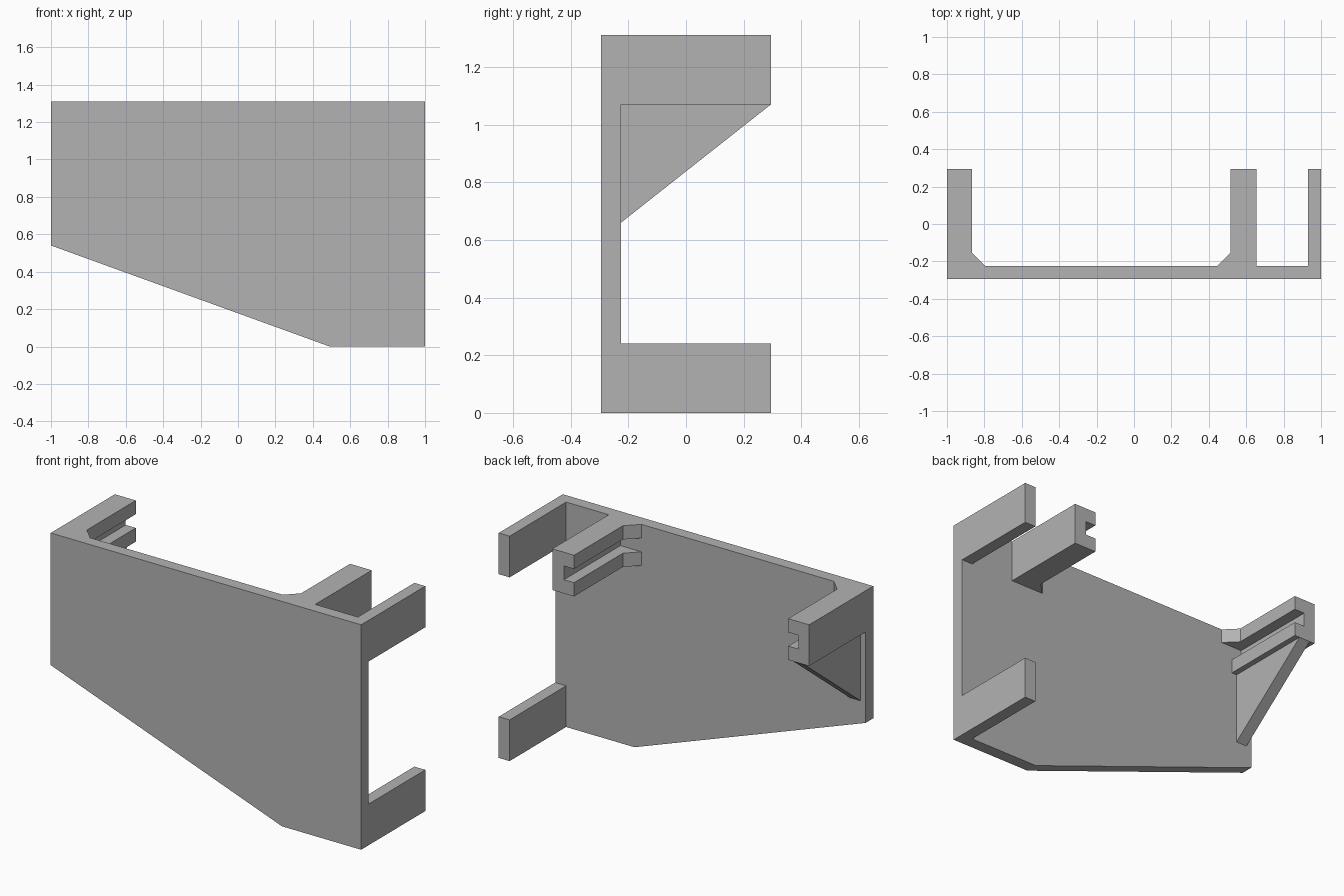
import bpy
import bmesh
from mathutils import Vector

cube = bpy.data.objects.get("Cube")
if cube:
    bpy.data.objects.remove(cube, do_unlink=True)

grey = bpy.data.materials.new("plain grey")
grey.use_nodes = True
grey.diffuse_color = (0.45, 0.45, 0.45, 1)
grey.node_tree.nodes["Principled BSDF"].inputs["Base Color"].default_value = grey.diffuse_color

FRONT, INNER, BACK = -0.295, -0.225, 0.295   # y of plate front, plate back, arm ends
TOP, ARM_BOTTOM = 1.31, 1.07
GROOVE_LOW, GROOVE_HIGH, GROOVE_DEPTH = 1.15, 1.23, 0.065
CHAMFER = 0.07


def prism(name, points, axis, start, end):
    """Extrude a flat outline along one axis; points hold the other two coordinates."""
    bm = bmesh.new()
    verts = []
    for p in points:
        co = list(p)
        co.insert(axis, start)
        verts.append(bm.verts.new(co))
    face = bm.faces.new(verts)
    new = bmesh.ops.extrude_face_region(bm, geom=[face])["geom"]
    shift = Vector((0, 0, 0))
    shift[axis] = end - start
    bmesh.ops.translate(bm, vec=shift, verts=[v for v in new if isinstance(v, bmesh.types.BMVert)])
    bmesh.ops.recalc_face_normals(bm, faces=bm.faces)
    mesh = bpy.data.meshes.new(name)
    bm.to_mesh(mesh)
    bm.free()
    mesh.materials.append(grey)
    obj = bpy.data.objects.new(name, mesh)
    bpy.context.collection.objects.link(obj)
    return obj


def tab(name, low, high):
    prism(name, [(0.93, low), (1, low), (1, high), (0.93, high)], 1, INNER, BACK)


def grooved_arm(name, outer, inner):
    """Arm with a channel along its inner face."""
    floor = inner + (GROOVE_DEPTH if outer > inner else -GROOVE_DEPTH)
    prism(name, [(outer, ARM_BOTTOM), (inner, ARM_BOTTOM), (inner, GROOVE_LOW),
                 (floor, GROOVE_LOW), (floor, GROOVE_HIGH), (inner, GROOVE_HIGH),
                 (inner, TOP), (outer, TOP)], 1, INNER, BACK)


def root_chamfer(name, x, direction, low, high):
    prism(name, [(x, INNER), (x + direction * CHAMFER, INNER), (x, INNER + CHAMFER)],
          2, low, high)


# Front plate with slanted lower edge
prism("front_plate", [(-1, 0.54), (0.49, 0), (1, 0), (1, TOP), (-1, TOP)], 1, FRONT, INNER)

# Side tabs
tab("lower_tab", 0, 0.24)
tab("upper_tab", ARM_BOTTOM, TOP)

# Facing grooved arms and their root chamfers
grooved_arm("right_arm", -1, -0.865)
grooved_arm("middle_arm", 0.655, 0.515)
root_chamfer("right_arm_chamfer", -0.865, 1, GROOVE_HIGH, TOP)
root_chamfer("middle_arm_upper_chamfer", 0.515, -1, GROOVE_HIGH, TOP)
root_chamfer("middle_arm_lower_chamfer", 0.515, -1, ARM_BOTTOM, GROOVE_LOW)

# Triangular support under the right arm
prism("arm_gusset", [(INNER, ARM_BOTTOM), (BACK, ARM_BOTTOM), (INNER, 0.66)], 0, -0.967, -0.898)
